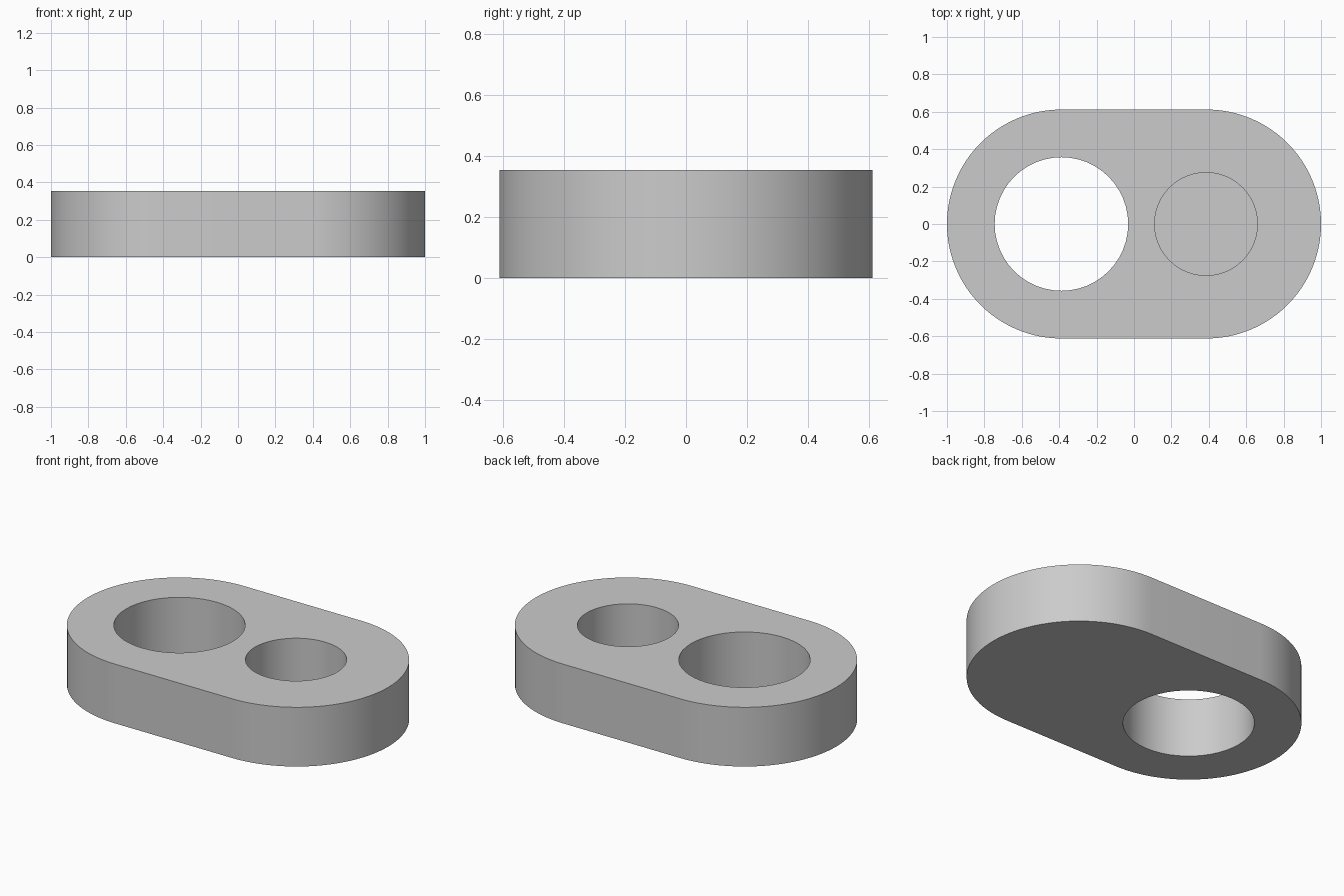
import bpy
import bmesh
from math import cos, sin, pi, radians

# Main dimensions
HEIGHT = 0.355
END_RADIUS = 0.612
CENTRE = 0.388
BIG_RADIUS = 0.357
SMALL_RADIUS = 0.275
POCKET_FLOOR = 0.055
STEPS = 48

cube = bpy.data.objects.get("Cube")
if cube:
    bpy.data.objects.remove(cube, do_unlink=True)

grey = bpy.data.materials.new("light grey")
grey.use_nodes = True
colour = (0.6, 0.6, 0.6, 1)
grey.diffuse_color = colour
grey.node_tree.nodes["Principled BSDF"].inputs["Base Color"].default_value = colour


def arc(cx, radius, start, sweep, count):
    return [(cx + radius * cos(start + sweep * i / STEPS),
             radius * sin(start + sweep * i / STEPS)) for i in range(count)]


def prism(name, outline, bottom, top):
    """Extrude a closed outline from bottom to top."""
    bm = bmesh.new()
    face = bm.faces.new([bm.verts.new((x, y, bottom)) for x, y in outline])
    result = bmesh.ops.extrude_face_region(bm, geom=[face])
    moved = [v for v in result["geom"] if isinstance(v, bmesh.types.BMVert)]
    bmesh.ops.translate(bm, verts=moved, vec=(0, 0, top - bottom))
    bmesh.ops.recalc_face_normals(bm, faces=bm.faces)
    mesh = bpy.data.meshes.new(name)
    bm.to_mesh(mesh)
    bm.free()
    mesh.materials.append(grey)
    obj = bpy.data.objects.new(name, mesh)
    bpy.context.collection.objects.link(obj)
    return obj


# Rounded plate: two half circles joined by straight sides
outline = (arc(CENTRE, END_RADIUS, -pi / 2, pi, STEPS + 1)
           + arc(-CENTRE, END_RADIUS, pi / 2, pi, STEPS + 1))
plate = prism("plate", outline, 0, HEIGHT)

# Through hole on the right, blind pocket on the left
cutters = [
    prism("through_hole_cutter", arc(-CENTRE, BIG_RADIUS, 0, 2 * pi, STEPS),
          -0.1, HEIGHT + 0.1),
    prism("pocket_cutter", arc(CENTRE - 0.003, SMALL_RADIUS, 0, 2 * pi, STEPS),
          POCKET_FLOOR, HEIGHT + 0.1),
]
bpy.ops.object.select_all(action="DESELECT")
plate.select_set(True)
bpy.context.view_layer.objects.active = plate
for cutter in cutters:
    cutter.hide_render = True
    cut = plate.modifiers.new(cutter.name, "BOOLEAN")
    cut.operation = "DIFFERENCE"
    cut.solver = "EXACT"
    cut.object = cutter
    bpy.ops.object.modifier_apply(modifier=cut.name)
    bpy.data.objects.remove(cutter, do_unlink=True)

bpy.ops.object.shade_smooth_by_angle(angle=radians(30))
